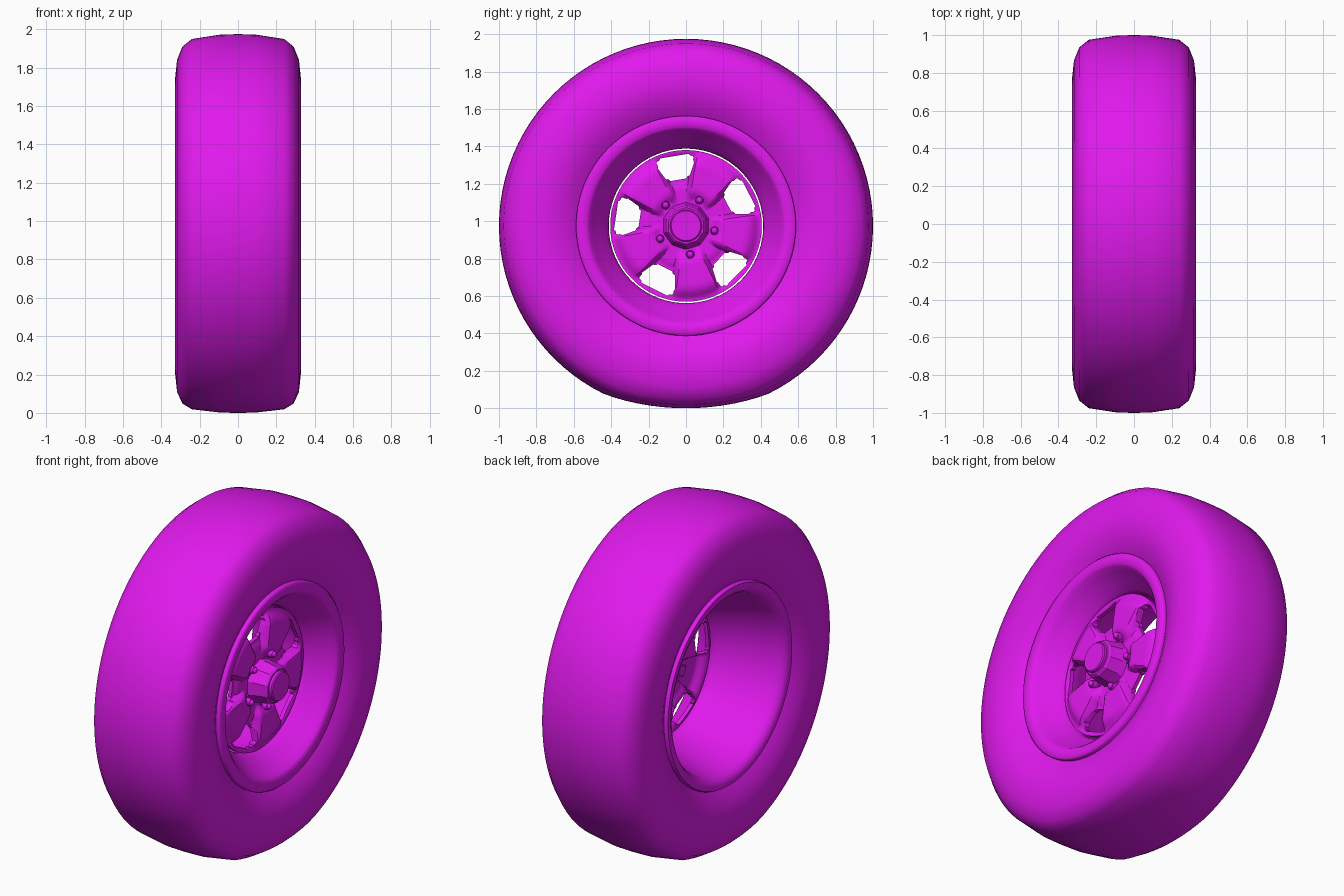
import bpy, bmesh, math
from mathutils import Vector, Matrix

if "Cube" in bpy.data.objects:
    bpy.data.objects.remove(bpy.data.objects["Cube"])

CZ = 0.975                                   # axle height
WIN, LUG, STEP = math.radians(-9.5), math.radians(27.5), math.radians(72)
mat = bpy.data.materials.new("magenta")
mat.diffuse_color = (0.75, 0.01, 0.85, 1)
mat.use_nodes = True
mat.node_tree.nodes["Principled BSDF"].inputs["Base Color"].default_value = mat.diffuse_color


def pos(x, r, a):
    """Point at radius r, angle a measured from +z towards +y."""
    return Vector((x, r * math.sin(a), r * math.cos(a) + CZ))


def finish(bm, name, angle=35):
    bmesh.ops.recalc_face_normals(bm, faces=bm.faces)
    me = bpy.data.meshes.new(name)
    bm.to_mesh(me)
    bm.free()
    ob = bpy.data.objects.new(name, me)
    bpy.context.collection.objects.link(ob)
    me.materials.append(mat)
    smooth(ob, angle)
    return ob


def smooth(ob, angle):
    bpy.ops.object.select_all(action='DESELECT')
    ob.select_set(True)
    bpy.context.view_layer.objects.active = ob
    bpy.ops.object.shade_smooth_by_angle(angle=math.radians(angle))


def lathe(profile, segs, height=None, cap=False):
    """Spin (x, r) points about the axle; height(x, r, a) may shift x."""
    bm = bmesh.new()
    rings = []
    for x, r in profile:
        ring = []
        for i in range(segs):
            a = 2 * math.pi * i / segs
            ring.append(bm.verts.new(pos(height(x, r, a) if height else x, r, a)))
        rings.append(ring)
    for p, q in zip(rings, rings[1:]):
        for i in range(segs):
            j = (i + 1) % segs
            bm.faces.new((p[i], p[j], q[j], q[i]))
    if cap:
        bm.faces.new(rings[-1])
    return bm


def step(lo, hi, v):
    t = min(max((v - lo) / (hi - lo), 0), 1)
    return t * t * (3 - 2 * t)


# Tyre: mirrored section, slightly squashed where it meets the ground
half = [(0.0, 1.0), (0.09, 0.998), (0.24, 0.975), (0.29, 0.935), (0.318, 0.865),
        (0.328, 0.77), (0.318, 0.70), (0.295, 0.64), (0.268, 0.59), (0.245, 0.555)]
bm = lathe([(-x, r) for x, r in reversed(half[1:])] + half, 96)
for v in bm.verts:
    d = v.co.z - CZ + 0.9
    if d < 0:
        v.co.z = CZ - 0.9 + d * 0.75
finish(bm, "tyre", 60)

# Rim: front lip, cone to the narrow throat, long rear barrel, rear lip
rim = [(0.25, 0.588), (0.284, 0.588), (0.292, 0.58), (0.288, 0.53), (0.278, 0.518),
       (0.25, 0.5), (0.2, 0.465), (0.15, 0.428), (0.125, 0.414), (0.10, 0.413),
       (0.04, 0.43), (-0.06, 0.465), (-0.17, 0.495), (-0.25, 0.515), (-0.28, 0.535),
       (-0.292, 0.56), (-0.29, 0.582), (-0.28, 0.588), (-0.25, 0.588)]
finish(lathe(rim, 96), "rim", 50)


# Spoke disc: polar height field with five raised spokes, then windows cut through
def disc_height(x, r, a):
    phi = abs((a - LUG + STEP / 2) % STEP - STEP / 2)
    side = phi * r                             # distance off the spoke centreline
    width = 0.055 + 0.30 * max(r - 0.15, 0)
    spoke = 1 - step(width - 0.012, width + 0.018, side)
    reach = step(0.13, 0.20, r) * (1 - step(0.33, 0.395, r))
    frame = step(0.205, 0.235, r) * (1 - step(0.375, 0.39, r)) * (1 - spoke)
    return x + 0.035 * spoke * reach - 0.012 * frame


radii = [0.08, 0.11, 0.13, 0.145, 0.16, 0.175, 0.19, 0.205, 0.22, 0.235, 0.25, 0.28,
         0.31, 0.33, 0.35, 0.365, 0.38, 0.395, 0.405]
disc = finish(lathe([(0.135 - 0.03 * step(0.24, 0.14, r) if r < 0 else 0.135, r) for r in radii],
                    180, disc_height), "spoke_disc")
sol = disc.modifiers.new("thickness", 'SOLIDIFY')
sol.thickness, sol.offset = 0.022, 0

# Window cutters: rounded trapezoid prisms
bm = bmesh.new()
for k in range(5):
    a = WIN + k * STEP
    b = bmesh.new()
    outline = [(-0.058, 0.25), (0.058, 0.25), (0.105, 0.34), (0.092, 0.378), (-0.092, 0.378), (-0.105, 0.34)]
    f = b.faces.new([b.verts.new((0, u, w)) for u, w in outline])
    bmesh.ops.bevel(b, geom=list(b.verts), offset=0.014, segments=3, affect='VERTICES')
    loop = [v.co.copy() for v in list(b.faces)[0].verts]
    b.free()
    rot = Matrix.Rotation(-a, 3, 'X')
    ends = [[bm.verts.new(rot @ c + Vector((x, 0, CZ))) for c in loop] for x in (0, 0.3)]
    bm.faces.new(ends[0])
    bm.faces.new(ends[1])
    for i in range(len(loop)):
        j = (i + 1) % len(loop)
        bm.faces.new((ends[0][i], ends[0][j], ends[1][j], ends[1][i]))
cutter = finish(bm, "window_cutter")
cutter.hide_render = True
cut = disc.modifiers.new("windows", 'BOOLEAN')
cut.operation, cut.object, cut.solver = 'DIFFERENCE', cutter, 'EXACT'
bpy.context.view_layer.objects.active = disc
for m in ("thickness", "windows"):
    bpy.ops.object.modifier_apply(modifier=m)
bpy.data.objects.remove(cutter)
smooth(disc, 35)

# Hub: ten-sided flared cone with a round cap
finish(lathe([(0.125, 0.135), (0.15, 0.125), (0.25, 0.108), (0.262, 0.098)], 10, cap=True),
       "hub_cone", 25)
finish(lathe([(0.25, 0.085), (0.277, 0.085), (0.283, 0.079)], 40, cap=True), "hub_cap", 30)

# Lug pads and nuts on each spoke
pads, nuts = bmesh.new(), bmesh.new()
for k in range(5):
    a = LUG + k * STEP
    rot = Matrix.Rotation(-a, 4, 'X')
    base = Matrix.Translation((0, 0, CZ)) @ rot
    g = bmesh.ops.create_cube(pads, size=1, matrix=base @ Matrix.Translation((0.14, 0, 0.158))
                              @ Matrix.Diagonal((0.036, 0.07, 0.07, 1)))
    edges = {e for v in g["verts"] for e in v.link_edges}
    bmesh.ops.bevel(pads, geom=list(edges), offset=0.008, segments=2, affect='EDGES')
    turn = Matrix.Rotation(math.pi / 2, 4, 'Y')
    bmesh.ops.create_cone(nuts, cap_ends=True, segments=12, radius1=0.023, radius2=0.021, depth=0.03,
                          matrix=base @ Matrix.Translation((0.17, 0, 0.155)) @ turn)
    bmesh.ops.create_uvsphere(nuts, u_segments=12, v_segments=8, radius=0.018,
                              matrix=base @ Matrix.Translation((0.183, 0, 0.155)) @ turn)
finish(pads, "lug_pads", 40)
finish(nuts, "lug_nuts", 40)
